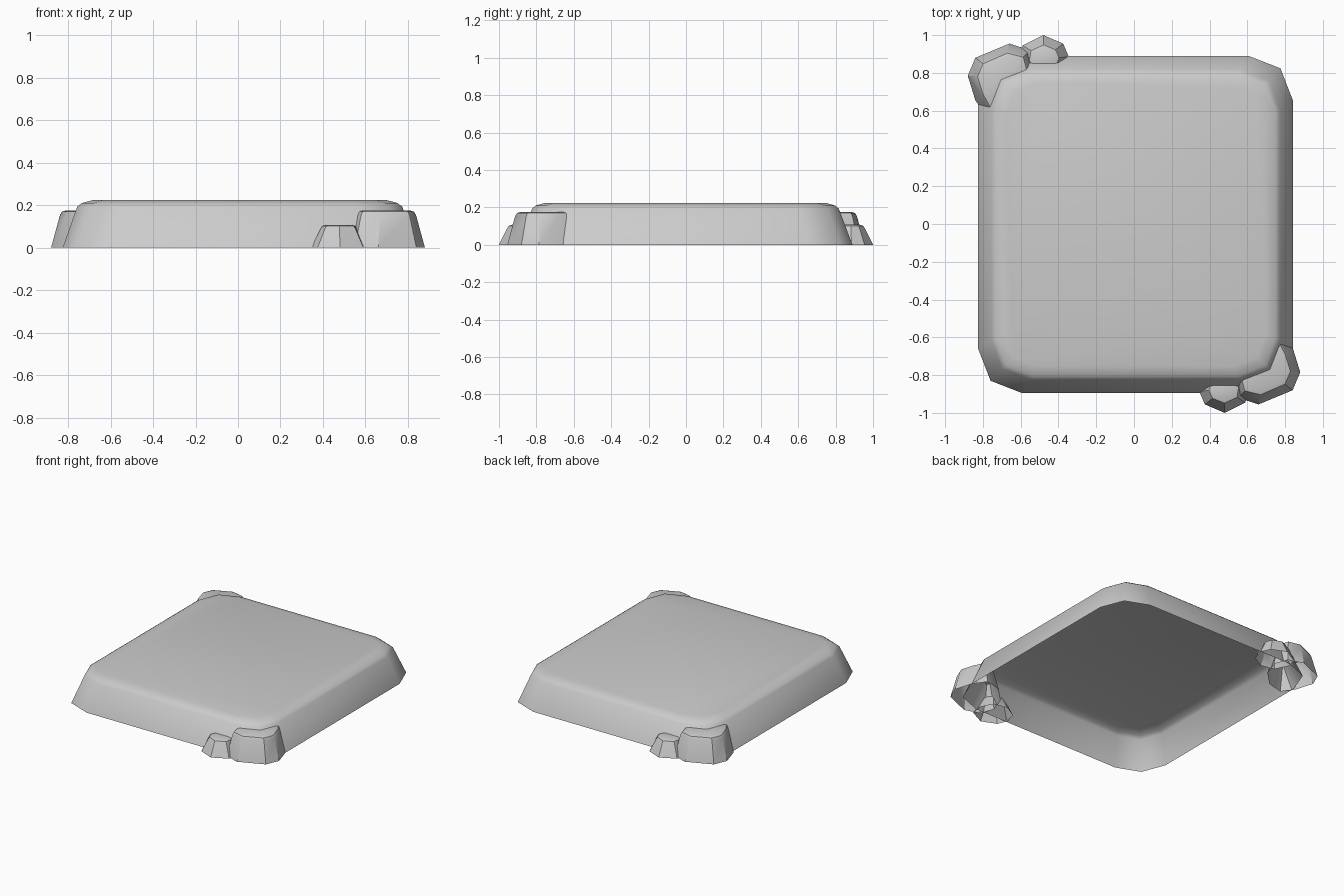
import bpy, bmesh, math
from mathutils import Vector

if "Cube" in bpy.data.objects:
    bpy.data.objects.remove(bpy.data.objects["Cube"])


def loft(name, rings, smooth_angle):
    """Open-bottomed shell through stacked rings, closed by a flat top."""
    bm = bmesh.new()
    loops = [[bm.verts.new(p) for p in ring] for ring in rings]
    n = len(loops[0])
    for a, b in zip(loops, loops[1:]):
        for i in range(n):
            j = (i + 1) % n
            bm.faces.new((a[i], a[j], b[j], b[i]))
    bm.faces.new(loops[-1])
    bm.normal_update()
    mesh = bpy.data.meshes.new(name)
    bm.to_mesh(mesh)
    bm.free()
    obj = bpy.data.objects.new(name, mesh)
    bpy.context.collection.objects.link(obj)
    bpy.ops.object.select_all(action='DESELECT')
    obj.select_set(True)
    bpy.context.view_layer.objects.active = obj
    bpy.ops.object.shade_smooth_by_angle(angle=math.radians(smooth_angle))
    return obj


def slab_ring(hx, hy, cut, z):
    """Rounded rectangle with three points per corner, counter-clockwise."""
    k = cut * 0.28
    pts = []
    for sx, sy in ((1, 1), (-1, 1), (-1, -1), (1, -1)):
        corner = [(hx, hy - cut), (hx - k, hy - k), (hx - cut, hy)]
        if sx * sy < 0:
            corner.reverse()
        pts += [(0.008 + sx * x, -0.003 + sy * y, z) for x, y in corner]
    return pts


def rock(name, outline, centre, height, turn):
    """Tapered stone with a bevelled flat top; turn=-1 puts it on the opposite corner."""
    c = Vector(centre)
    rings = []
    for inset, z in ((0, 0), (0.042, height - 0.022), (0.052, height - 0.006), (0.07, height)):
        ring = []
        for p in outline:
            d = Vector(p) - c
            q = c + d * (1 - inset / d.length)
            ring.append((q.x * turn, q.y * turn, z))
        rings.append(ring)
    return loft(name, rings, 35)


# Main slab: sloping sides, soft top edge, open underneath
loft("slab", [slab_ring(0.833, 0.893, 0.235, 0),
              slab_ring(0.765, 0.82, 0.21, 0.193),
              slab_ring(0.742, 0.80, 0.20, 0.21),
              slab_ring(0.69, 0.75, 0.17, 0.224)], 60)

# Stones at two opposite corners
big = [(0.515, -0.82), (0.55, -0.92), (0.66, -0.955), (0.84, -0.88), (0.88, -0.785),
       (0.84, -0.655), (0.78, -0.57), (0.66, -0.60), (0.56, -0.70)]
small = [(0.345, -0.885), (0.375, -0.955), (0.48, -1.0), (0.59, -0.945), (0.605, -0.86),
         (0.56, -0.77), (0.46, -0.75), (0.37, -0.80)]
for side, turn in (("front", 1), ("back", -1)):
    rock(side + "_large_stone", big, (0.70, -0.77), 0.175, turn)
    rock(side + "_small_stone", small, (0.475, -0.875), 0.107, turn)
